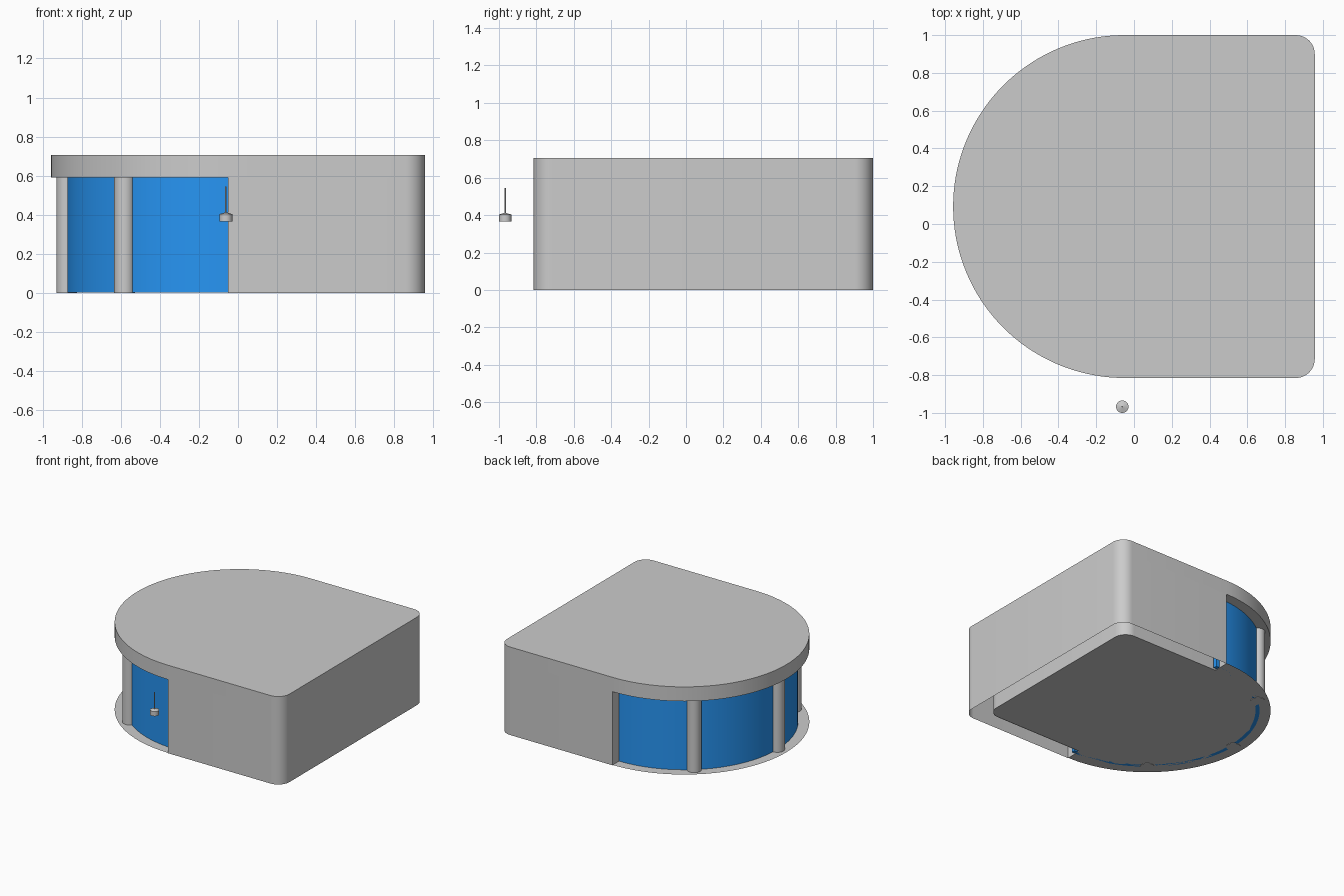
import bpy, bmesh
from math import sin, cos, pi, radians

if "Cube" in bpy.data.objects:
    bpy.data.objects.remove(bpy.data.objects["Cube"])

CX, CY, R = -0.05, 0.0925, 0.9075   # centre and radius of the round end
RIGHT, CORNER = 0.957, 0.10         # straight end and its corner radius
ROOF_Z, TOP, FLOOR_Z = 0.59, 0.705, 0.003
WALL, GLASS_R = 0.128, 0.826


def arc(cx, cy, r, a0, a1, n):
    return [(cx + r * cos(radians(a0 + (a1 - a0) * i / n)),
             cy + r * sin(radians(a0 + (a1 - a0) * i / n))) for i in range(n + 1)]


def u_path(inset):
    """Straight half of the plan, front to back, with rounded corners."""
    h, x = R - inset - CORNER, RIGHT - inset - CORNER
    return ([(CX, CY - R + inset)] + arc(x, CY - h, CORNER, -90, 0, 10)
            + arc(x, CY + h, CORNER, 0, 90, 10) + [(CX, CY + R - inset)])


def finish(name, bm, color=None):
    bmesh.ops.recalc_face_normals(bm, faces=bm.faces)
    me = bpy.data.meshes.new(name)
    bm.to_mesh(me)
    bm.free()
    ob = bpy.data.objects.new(name, me)
    bpy.context.collection.objects.link(ob)
    if color:
        mat = bpy.data.materials.new(name)
        mat.diffuse_color = color
        mat.use_nodes = True
        mat.node_tree.nodes["Principled BSDF"].inputs["Base Color"].default_value = mat.diffuse_color
        me.materials.append(mat)
    bpy.ops.object.select_all(action='DESELECT')
    ob.select_set(True)
    bpy.context.view_layer.objects.active = ob
    bpy.ops.object.shade_smooth_by_angle(angle=radians(30))
    return ob


def prism(name, outline, z0, z1, bottom=True, color=None):
    """Extrude a plan outline upward; bottom=False leaves it open below."""
    bm = bmesh.new()
    lo = [bm.verts.new((x, y, z0)) for x, y in outline]
    base = bm.faces.new(lo)
    if z1 > z0:
        hi = [bm.verts.new((x, y, z1)) for x, y in outline]
        n = len(lo)
        for i in range(n):
            j = (i + 1) % n
            bm.faces.new((lo[i], lo[j], hi[j], hi[i]))
        bm.faces.new(hi)
        if not bottom:
            bmesh.ops.delete(bm, geom=[base], context='FACES_ONLY')
    return finish(name, bm, color)


def lathe(name, profile, x, y, n=32):
    """Turn a radius/height profile around a vertical axis."""
    bm = bmesh.new()
    verts = [bm.verts.new((x + r, y, z)) for r, z in profile]
    edges = [bm.edges.new(p) for p in zip(verts, verts[1:])]
    bmesh.ops.spin(bm, geom=verts + edges, cent=(x, y, 0), axis=(0, 0, 1),
                   angle=2 * pi, steps=n, use_merge=True)
    bmesh.ops.remove_doubles(bm, verts=bm.verts, dist=1e-5)
    return finish(name, bm)


# roof slab over the whole D-shaped plan
prism("roof", u_path(0) + arc(CX, CY, R, 90, 270, 72)[1:-1], ROOF_Z, TOP)

# hollow U-shaped wall, open below
prism("wall", u_path(0) + u_path(WALL)[::-1], 0, ROOF_Z, bottom=False)

# thin floor: full radius at the round end, inside the wall elsewhere
prism("floor", u_path(WALL) + arc(CX, CY, R, 90, 270, 72), FLOOR_Z, FLOOR_Z)

# curved window, its ends tucked into the wall cavity
inner = GLASS_R - 0.03
end = CX + 0.03
prism("window",
      [(end, CY + GLASS_R)] + arc(CX, CY, GLASS_R, 90, 270, 64) + [(end, CY - GLASS_R)]
      + [(end, CY - inner)] + arc(CX, CY, inner, 270, 90, 64) + [(end, CY + inner)],
      FLOOR_Z, ROOF_Z, color=(0.02, 0.3, 0.9, 1))

# three columns along the window
for i, a in enumerate((130, 180, 230)):
    px, py = CX + GLASS_R * cos(radians(a)), CY + GLASS_R * sin(radians(a))
    prism(f"column_{i + 1}", arc(px, py, 0.053, 0, 348.75, 31), 0, ROOF_Z)

# small hanging lamp in front
lathe("lamp", [(0, 0.366), (0.033, 0.366), (0.033, 0.403), (0.004, 0.412),
               (0.004, 0.545), (0, 0.545)], -0.062, -0.967)
